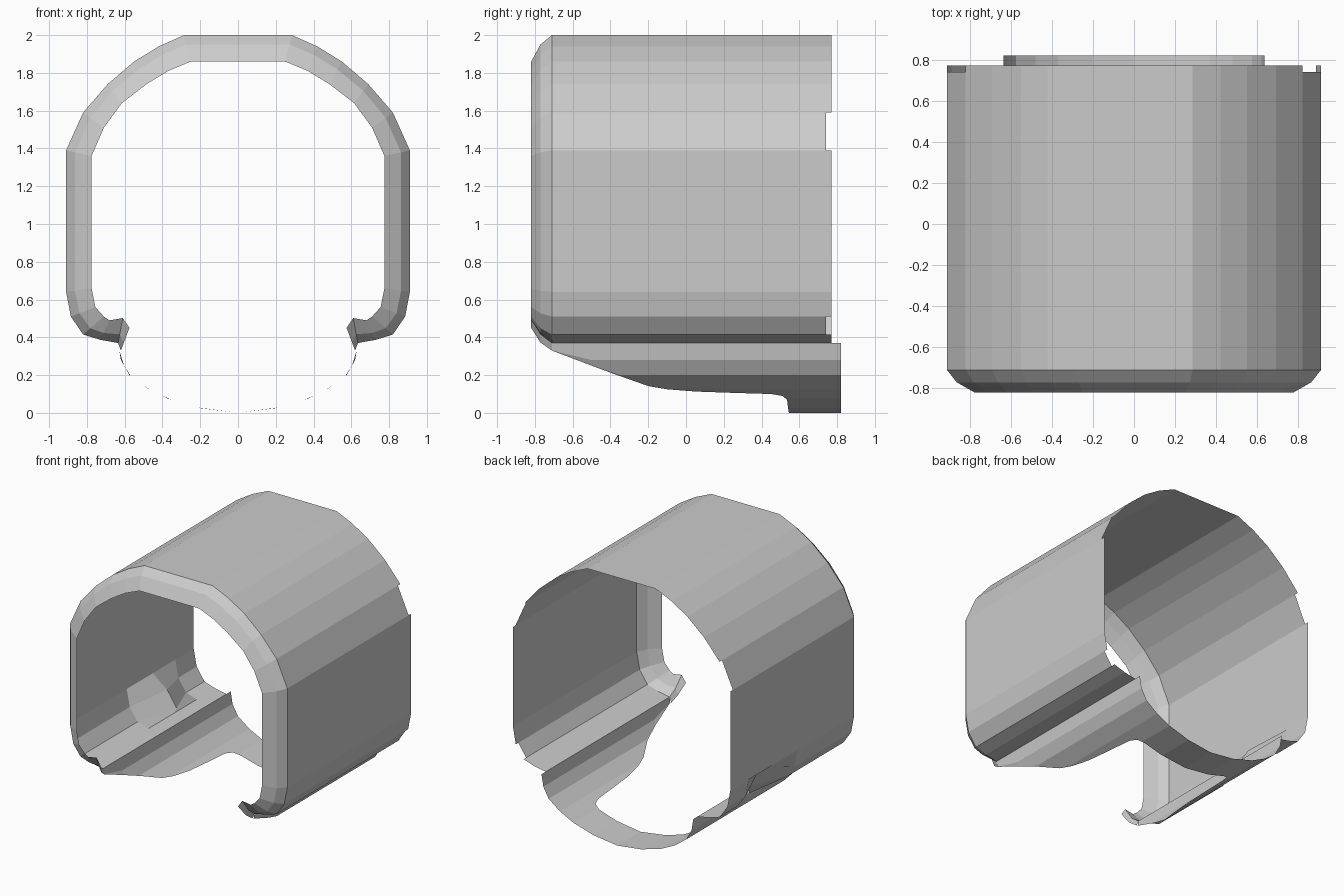
import bpy, bmesh

if "Cube" in bpy.data.objects:
    bpy.data.objects.remove(bpy.data.objects["Cube"])

# Half outlines (x, z), top centre to lower channel: outer shell and inset front rim
OUTER = [(.285, 2), (.42, 1.94), (.55, 1.86), (.69, 1.74), (.82, 1.59), (.91, 1.39),
         (.91, .64), (.885, .51), (.82, .415), (.73, .387), (.635, .37)]
RIM = [(.25, 1.86), (.37, 1.81), (.485, 1.74), (.615, 1.64), (.71, 1.51), (.775, 1.36),
       (.775, .66), (.755, .56), (.71, .51), (.68, .49), (.61, .502)]
# Half outline of the lower cradle, top to bottom centre
CRADLE = [(.635, .37), (.62, .28), (.575, .2), (.48, .13), (.37, .075), (.2, .025), (0, 0)]
# Lower trim edge of the cradle: (y, z)
TRIM = [(-.71, .33), (-.5, .25), (-.35, .195), (-.2, .142), (-.1, .125), (.05, .113),
        (.25, .106), (.45, .1), (.51, .09), (.535, .07), (.54, .028), (.545, 0), (.82, 0)]


def full(half):
    """Left side bottom, over the top, to right side bottom."""
    return [(-x, z) for x, z in reversed(half)] + list(half)


def loft(name, rows, skip=lambda i, j: False):
    """Skin rows of 3D points into a flat-shaded open sheet."""
    bm = bmesh.new()
    grid = [[bm.verts.new(p) for p in row] for row in rows]
    for j in range(len(rows) - 1):
        for i in range(len(rows[0]) - 1):
            if not skip(i, j):
                bm.faces.new((grid[j][i], grid[j][i + 1], grid[j + 1][i + 1], grid[j + 1][i]))
    bmesh.ops.remove_doubles(bm, verts=bm.verts, dist=.0005)
    loose = [v for v in bm.verts if not v.link_faces]
    bmesh.ops.delete(bm, geom=loose, context='VERTS')
    mesh = bpy.data.meshes.new(name)
    bm.to_mesh(mesh)
    bm.free()
    obj = bpy.data.objects.new(name, mesh)
    bpy.context.collection.objects.link(obj)
    return obj


# Arched shell with a small dent low on the left wall
ys = [-.71, -.03, .28, .55, .74, .77]
shell = [[(x, y, z) for x, z in full(OUTER)] for y in ys]
n = len(OUTER)
left = lambda k: n - 1 - k
right = lambda k: n + k
shell[2][left(7)] = (-.79, .28, .55)
shell[2][left(8)] = (-.71, .28, .43)
# Notches along the back edge
notches = {left(5), right(4), right(7)}
loft("shell", shell, lambda i, j: j == len(ys) - 2 and i in notches)

# Rounded front lip, turning inwards and ending in a small hook
outer = full(OUTER + [(.62, .33)])
rim = full(RIM + [(.575, .45)])
lip = [[(a[0] + (b[0] - a[0]) * t, y, a[1] + (b[1] - a[1]) * t) for a, b in zip(outer, rim)]
       for y, t in ((-.82, 1), (-.77, .35), (-.71, 0))]
loft("front_lip", lip)


# Lower cradle, trimmed along its sloping edge
def trimmed(zlow):
    pts = []
    for k, (x, z) in enumerate(CRADLE):
        if z < zlow:
            for (x0, z0), (x1, z1) in zip(CRADLE, CRADLE[1:]):
                if z0 >= zlow >= z1:
                    x, z = x0 + (x1 - x0) * (z0 - zlow) / (z0 - z1), zlow
                    break
        pts.append((x, z))
    return pts


def sheet(side, y, z):
    row = [(side * px, y, pz) for px, pz in trimmed(z)]
    return row if side > 0 else row[::-1]


for side, label in ((1, "right"), (-1, "left")):
    rows = [sheet(side, y, z) for y, z in TRIM]

    def collapsed(i, j, rows=rows):
        quad = [rows[j][i], rows[j][i + 1], rows[j + 1][i], rows[j + 1][i + 1]]
        return quad[0] == quad[1] and quad[2] == quad[3]

    loft("cradle_" + label, rows, collapsed)
